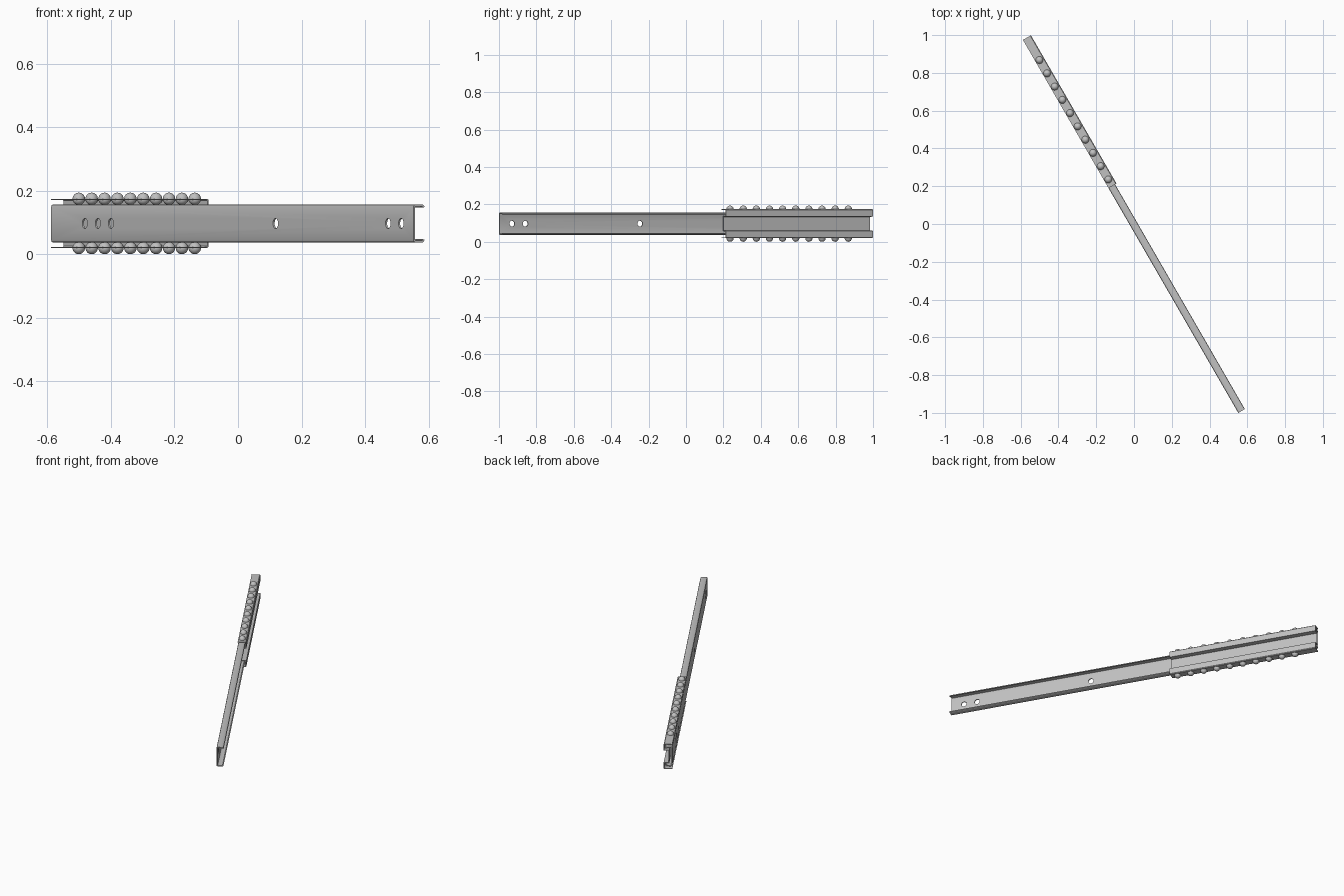
import bpy, bmesh, math
from mathutils import Matrix, Vector

if "Cube" in bpy.data.objects:
    bpy.data.objects.remove(bpy.data.objects["Cube"], do_unlink=True)

# Single metal colour
steel = bpy.data.materials.new("grey_steel")
steel.use_nodes = True
COLOUR = (0.53, 0.53, 0.53, 1)
steel.diffuse_color = COLOUR
steel.node_tree.nodes["Principled BSDF"].inputs["Base Color"].default_value = COLOUR

# Rail frame: x runs along the rail, y from its back web to the open side, z up
u = Vector((0.5, -math.sqrt(0.75), 0))
n = Vector((math.sqrt(0.75), 0.5, 0))
FRAME = Matrix.Translation((-0.588, 0.9745, 0.0968)) @ Matrix((u, n, (0, 0, 1))).transposed().to_4x4()


def finish(name, bm):
    mesh = bpy.data.meshes.new(name)
    bm.to_mesh(mesh)
    bm.free()
    mesh.materials.append(steel)
    obj = bpy.data.objects.new(name, mesh)
    bpy.context.collection.objects.link(obj)
    obj.matrix_world = FRAME
    return obj


def activate(obj):
    bpy.ops.object.select_all(action='DESELECT')
    obj.select_set(True)
    bpy.context.view_layer.objects.active = obj


def bent_sheet(name, half, length, thickness):
    """Sheet-metal channel: upper half of the section (y, z), mirrored in z."""
    path = half + [(y, -z) for y, z in reversed(half)]
    bm = bmesh.new()
    rows = [[bm.verts.new((s, y, z)) for y, z in path] for s in (0, length)]
    for i in range(len(path) - 1):
        bm.faces.new((rows[0][i], rows[0][i + 1], rows[1][i + 1], rows[1][i]))
    obj = finish(name, bm)
    solid = obj.modifiers.new("thickness", 'SOLIDIFY')
    solid.thickness = thickness
    solid.offset = 0
    solid.use_even_offset = True
    activate(obj)
    bpy.ops.object.modifier_apply(modifier=solid.name)
    return obj


# Long C-shaped rail with rounded corners and curled lips
rail = bent_sheet("long_rail",
                  [(0.0375, 0.0505), (0.0360, 0.0545), (0.0320, 0.0570),
                   (0.0080, 0.0570), (0.0045, 0.0555), (0.0030, 0.0520)],
                  2.28, 0.006)

# Screw holes through the rail web
bm = bmesh.new()
for s in (0.212, 0.294, 0.376, 1.412, 2.12, 2.202):
    bmesh.ops.create_cone(bm, cap_ends=True, segments=24, radius1=0.016, radius2=0.016, depth=0.02,
                          matrix=Matrix.Translation((s, 0.003, 0)) @ Matrix.Rotation(math.pi / 2, 4, 'X'))
cutter = finish("hole_cutter", bm)
cutter.hide_render = True
cut = rail.modifiers.new("holes", 'BOOLEAN')
cut.operation = 'DIFFERENCE'
cut.solver = 'EXACT'
cut.object = cutter
activate(rail)
bpy.ops.object.modifier_apply(modifier=cut.name)
bpy.data.objects.remove(cutter, do_unlink=True)
bpy.ops.object.shade_smooth_by_angle(angle=math.radians(35))

# Short carriage that wraps the rail, with a recessed middle web
carriage = bent_sheet("carriage",
                      [(0.0, 0.0755), (0.044, 0.0755), (0.0470, 0.0725),
                       (0.0470, 0.040), (0.0190, 0.038)],
                      0.906, 0.004)
activate(carriage)
bpy.ops.object.shade_smooth_by_angle(angle=math.radians(30))

# Bearing balls along the upper and lower flanges
for name, side in (("upper_balls", 1), ("lower_balls", -1)):
    bm = bmesh.new()
    for i in range(10):
        bmesh.ops.create_uvsphere(bm, u_segments=24, v_segments=14, radius=0.0195,
                                  matrix=Matrix.Translation((0.136 + 0.0811 * i, 0.022, side * 0.0773)))
    balls = finish(name, bm)
    activate(balls)
    bpy.ops.object.shade_smooth()
